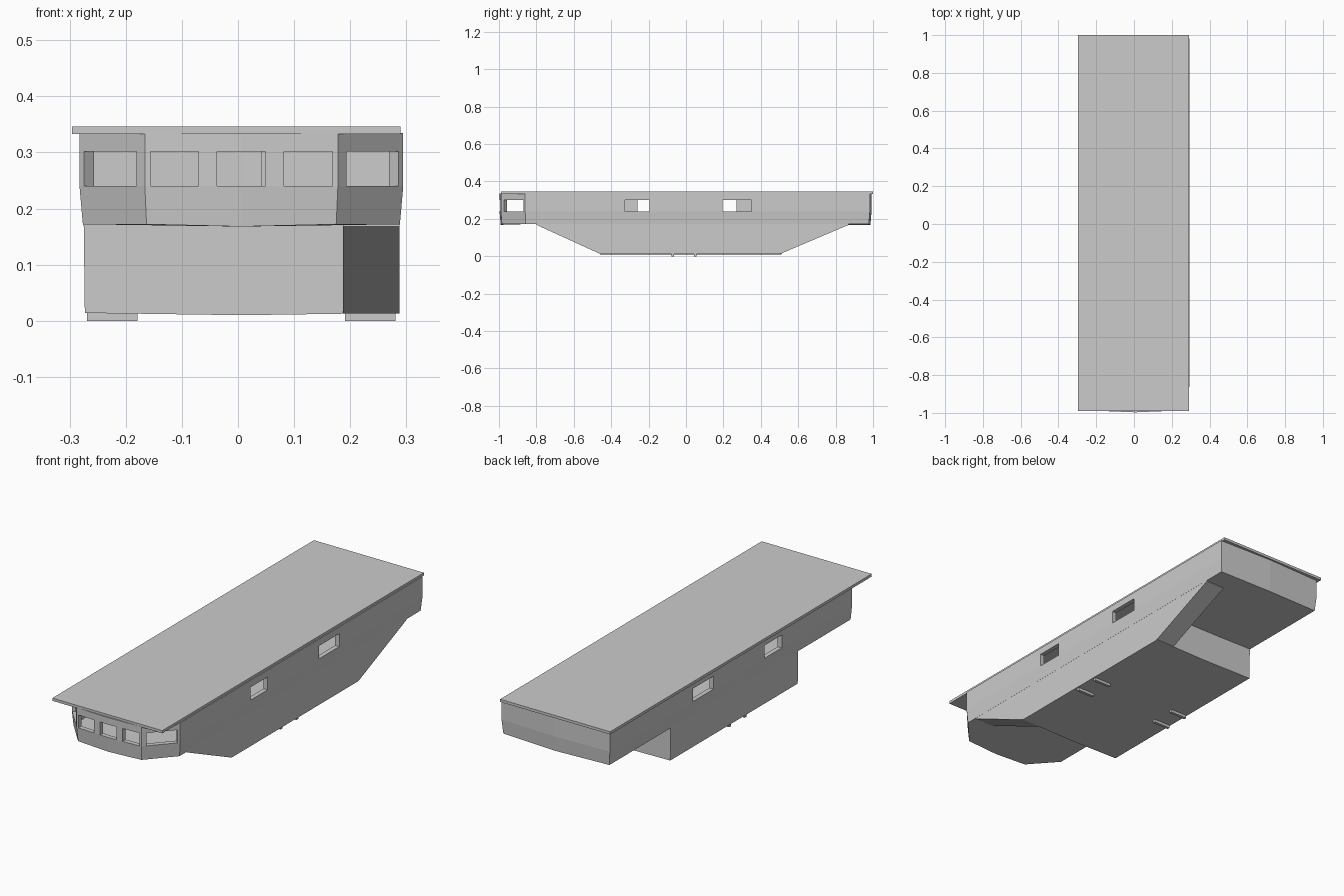
import bpy, bmesh
from math import atan2, hypot
from mathutils import Vector

if "Cube" in bpy.data.objects:
    bpy.data.objects.remove(bpy.data.objects["Cube"])

CX = 0.006  # centre line of the body


def loft(name, rings):
    """Closed solid from a stack of equal-length vertex rings."""
    bm = bmesh.new()
    rows = [[bm.verts.new(p) for p in ring] for ring in rings]
    n = len(rows[0])
    for a, b in zip(rows, rows[1:]):
        for i in range(n):
            j = (i + 1) % n
            bm.faces.new((a[i], a[j], b[j], b[i]))
    bm.faces.new(rows[0][::-1])
    bm.faces.new(rows[-1])
    bmesh.ops.recalc_face_normals(bm, faces=bm.faces)
    me = bpy.data.meshes.new(name)
    bm.to_mesh(me)
    bm.free()
    ob = bpy.data.objects.new(name, me)
    bpy.context.collection.objects.link(ob)
    return ob


def box(name, x0, x1, y0, y1, z0, z1):
    ring = [(x0, y0), (x1, y0), (x1, y1), (x0, y1)]
    return loft(name, [[(x, y, z) for x, y in ring] for z in (z0, z1)])


def cut(ob, cutter):
    cutter.hide_render = True
    mod = ob.modifiers.new("cut", 'BOOLEAN')
    mod.operation = 'DIFFERENCE'
    mod.solver = 'EXACT'
    mod.object = cutter
    bpy.context.view_layer.objects.active = ob
    bpy.ops.object.modifier_apply(modifier=mod.name)
    bpy.data.objects.remove(cutter)


def plan(z, inset=0.0, lift=0.0):
    """Body outline seen from above: chamfered nose, slightly bowed tail."""
    w, i = 0.2885 - inset, inset
    half = [(0, -0.997 + i, -lift), (0.172 - i * .5, -0.99 + i, 0), (w, -0.86 + i * .5, 0),
            (w, 0.983 - i, 0), (0, 0.992 - i, -lift)]
    left = [(-x, y, d) for x, y, d in half[-2:0:-1]]
    return [(CX + x, y, z + d) for x, y, d in half + left]


# upper cabin shell
cabin = loft("cabin_shell", [plan(0.172, 0.006, 0.004), plan(0.24), plan(0.335)])
cut(cabin, loft("cabin_cavity", [plan(0.185, 0.022), plan(0.36, 0.022)]))

# front windows
Z0, Z1 = 0.24, 0.302
for x in (-0.119, 0, 0.119):
    cut(cabin, box("window_cutter", CX + x - 0.043, CX + x + 0.043, -1.1, -0.94, Z0, Z1))

# corner windows across the nose chamfers
for s in (-1, 1):
    a = Vector((CX + s * 0.172, -0.99, 0))
    b = Vector((CX + s * 0.2885, -0.86, 0))
    d = b - a
    c = box("window_cutter", d.length * 0.13, d.length * 0.93, -0.05, 0.05, Z0, Z1)
    c.location = a
    c.rotation_euler.z = atan2(d.y, d.x)
    bpy.context.view_layer.update()
    cut(cabin, c)

# side windows
for y0, y1 in ((-0.325, -0.195), (0.195, 0.35)):
    cut(cabin, box("window_cutter", -0.5, 0.5, y0, y1, Z0, Z1))

# inner corridor partitions
box("front_partition", 0.042, 0.05, -0.8, -0.26, 0.18, 0.334)
box("rear_partition", 0.042, 0.05, 0.27, 0.85, 0.18, 0.334)

# lower hull with shallow keel
section = [(-0.281, 0.176), (-0.279, 0.014), (0, 0.010), (0.279, 0.014), (0.281, 0.176)]
loft("lower_hull", [[(CX + x, y, z) for x, z in section] for y in (-0.46, 0.51)])

# sloped fairing along the right side
side = [(-0.80, 0.168), (-0.46, 0.013), (0.505, 0.013), (0.87, 0.168), (0.87, 0.18), (-0.80, 0.18)]
loft("side_fairing", [[(x, y, z) for y, z in side] for x in (0.187, 0.288)])

# roof slab
box("roof", -0.296, 0.29, -0.99, 1.0, 0.333, 0.346)

# landing bars
for s in (-1, 1):
    for y in (-0.07, 0.05):
        x = CX + s * 0.23
        box("landing_bar", x - 0.045, x + 0.045, y - 0.007, y + 0.007, 0, 0.016)
